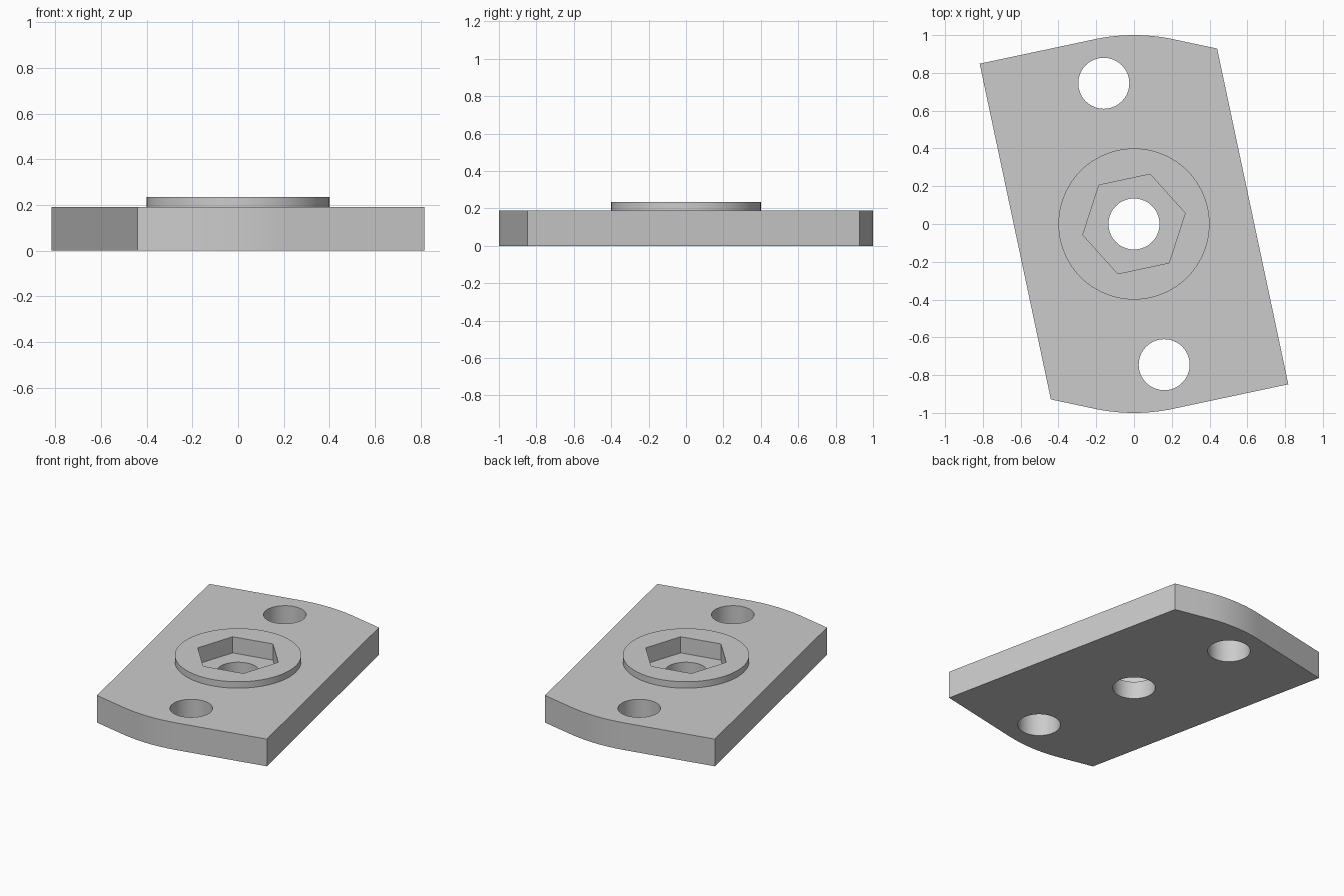
import bpy, bmesh
from math import sin, cos, tan, pi, radians

if "Cube" in bpy.data.objects:
    bpy.data.objects.remove(bpy.data.objects["Cube"], do_unlink=True)

PLATE_TOP = 0.19
BOSS_TOP = 0.235
POCKET_FLOOR = 0.122
TILT = radians(12)
HOLE_RADIUS = 0.135

grey = bpy.data.materials.new("machined grey")
grey.use_nodes = True
grey.diffuse_color = (0.6, 0.6, 0.6, 1)
grey.node_tree.nodes["Principled BSDF"].inputs["Base Color"].default_value = (0.6, 0.6, 0.6, 1)


def prism(name, outline, z0, z1):
    """Extrude a counter-clockwise outline from z0 up to z1."""
    bm = bmesh.new()
    face = bm.faces.new([bm.verts.new((x, y, z0)) for x, y in outline])
    top = bmesh.ops.extrude_face_region(bm, geom=[face])["geom"]
    verts = [v for v in top if isinstance(v, bmesh.types.BMVert)]
    bmesh.ops.translate(bm, verts=verts, vec=(0, 0, z1 - z0))
    bmesh.ops.recalc_face_normals(bm, faces=bm.faces)
    mesh = bpy.data.meshes.new(name)
    bm.to_mesh(mesh)
    bm.free()
    mesh.materials.append(grey)
    obj = bpy.data.objects.new(name, mesh)
    bpy.context.collection.objects.link(obj)
    return obj


def ring(radius, sides, turn=0.0, cx=0.0, cy=0.0):
    return [(cx + radius * cos(turn + 2 * pi * i / sides),
             cy + radius * sin(turn + 2 * pi * i / sides)) for i in range(sides)]


def combine(target, tool, operation):
    """Apply a boolean and discard the tool object."""
    tool.hide_render = True
    mod = target.modifiers.new(operation.lower(), "BOOLEAN")
    mod.operation = operation
    mod.solver = "EXACT"
    mod.object = tool
    bpy.context.view_layer.objects.active = target
    bpy.ops.object.modifier_apply(modifier=mod.name)
    bpy.data.objects.remove(tool, do_unlink=True)


# Slanted plate: each end is a rounded crown with tangent straight flanks
def flank(x):
    return cos(TILT) - (abs(x) - sin(TILT)) * tan(TILT)


steps = 16
end = [(0.44, flank(0.44))]
for i in range(steps + 1):
    a = TILT - 2 * TILT * i / steps
    end.append((sin(a), cos(a)))
end.append((-0.817, flank(-0.817)))
outline = end + [(-x, -y) for x, y in end]
plate = prism("clamp_plate", outline, 0, PLATE_TOP)

# Raised round boss
combine(plate, prism("boss", ring(0.4, 96), 0.1, BOSS_TOP), "UNION")

# Hexagonal nut pocket
combine(plate, prism("nut_pocket", ring(0.277, 6, TILT), POCKET_FLOOR, 0.4), "DIFFERENCE")

# Centre bore and two mounting holes
for hx, hy in ((0, 0), (-0.16, 0.745), (0.16, -0.745)):
    combine(plate, prism("hole", ring(HOLE_RADIUS, 64, 0, hx, hy), -0.2, 0.5), "DIFFERENCE")

# Smooth curved walls, crisp edges
bpy.ops.object.select_all(action="DESELECT")
plate.select_set(True)
bpy.context.view_layer.objects.active = plate
bpy.ops.object.shade_smooth_by_angle(angle=radians(30))
